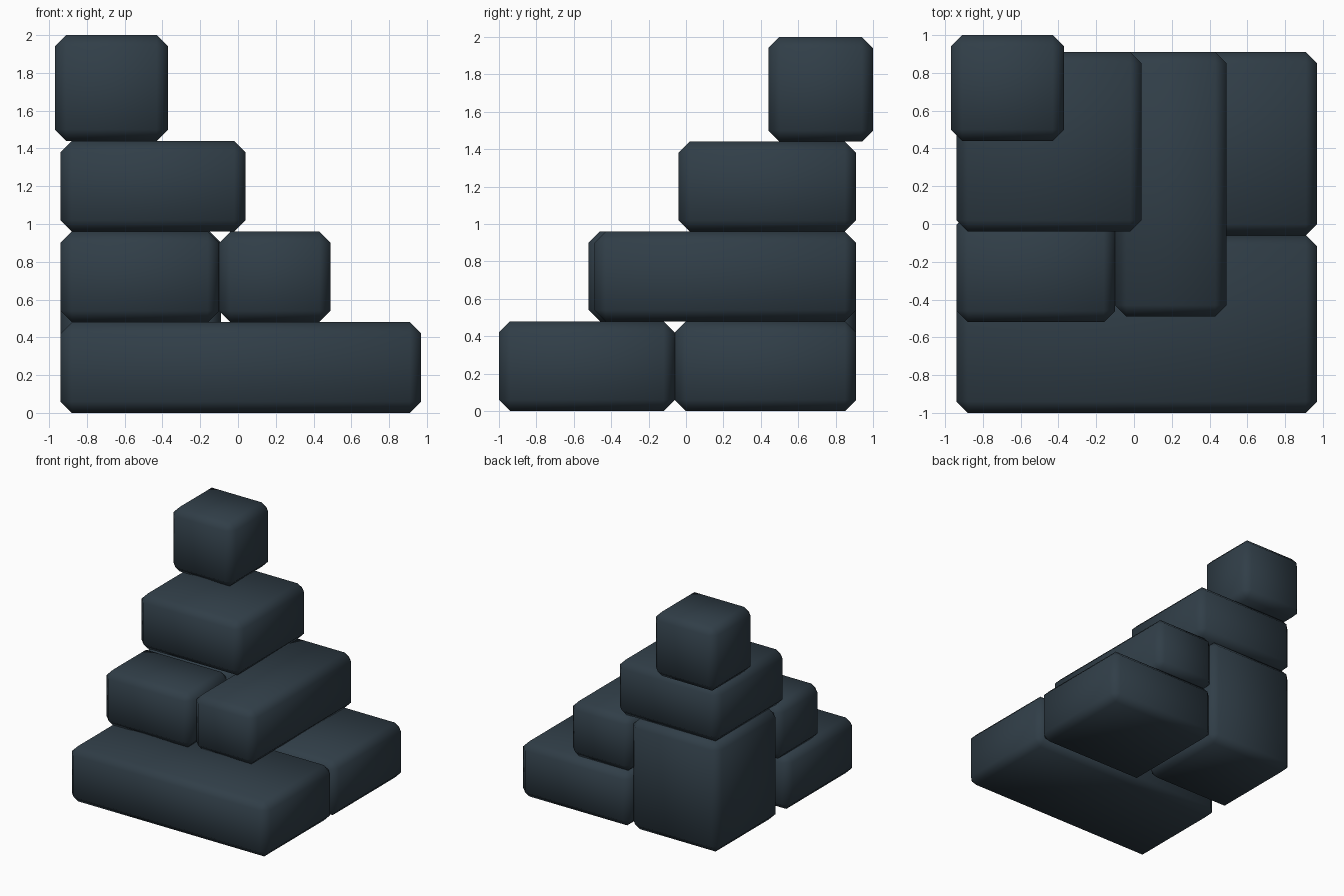
import bpy
from mathutils import Vector

if "Cube" in bpy.data.objects:
    bpy.data.objects.remove(bpy.data.objects["Cube"])

CHAMFER = 0.06

stone = bpy.data.materials.new("dark slate blue")
stone.diffuse_color = (0.030, 0.048, 0.064, 1.0)
stone.use_nodes = True
stone.node_tree.nodes["Principled BSDF"].inputs["Base Color"].default_value = stone.diffuse_color


def block(name, lo, hi):
    """Chamfered, smooth-shaded stone block between two corners."""
    lo, hi = Vector(lo), Vector(hi)
    bpy.ops.mesh.primitive_cube_add(size=1, location=(lo + hi) / 2)
    obj = bpy.context.object
    obj.name = name
    size = hi - lo
    for v in obj.data.vertices:
        v.co = v.co * size
    obj.data.materials.append(stone)
    obj.data.shade_smooth()
    bevel = obj.modifiers.new("chamfer", 'BEVEL')
    bevel.width = CHAMFER
    bevel.segments = 1
    bevel.limit_method = 'NONE'
    return obj


# Bottom course
block("base_front_slab", (-0.94, -1.00, 0), (0.97, -0.06, 0.48))
block("base_back_right_block", (-0.09, -0.06, 0), (0.97, 0.91, 0.48))
# Tall corner block reaching through two courses
block("tall_corner_block", (-0.94, 0.055, 0), (-0.09, 0.91, 0.96))
# Second course
block("second_left_block", (-0.94, -0.52, 0.48), (-0.10, 0.055, 0.96))
block("second_right_block", (-0.10, -0.49, 0.48), (0.49, 0.91, 0.96))
# Third course and top
block("third_block", (-0.94, -0.04, 0.96), (0.04, 0.91, 1.44))
block("top_block", (-0.97, 0.44, 1.44), (-0.37, 1.00, 2.00))
